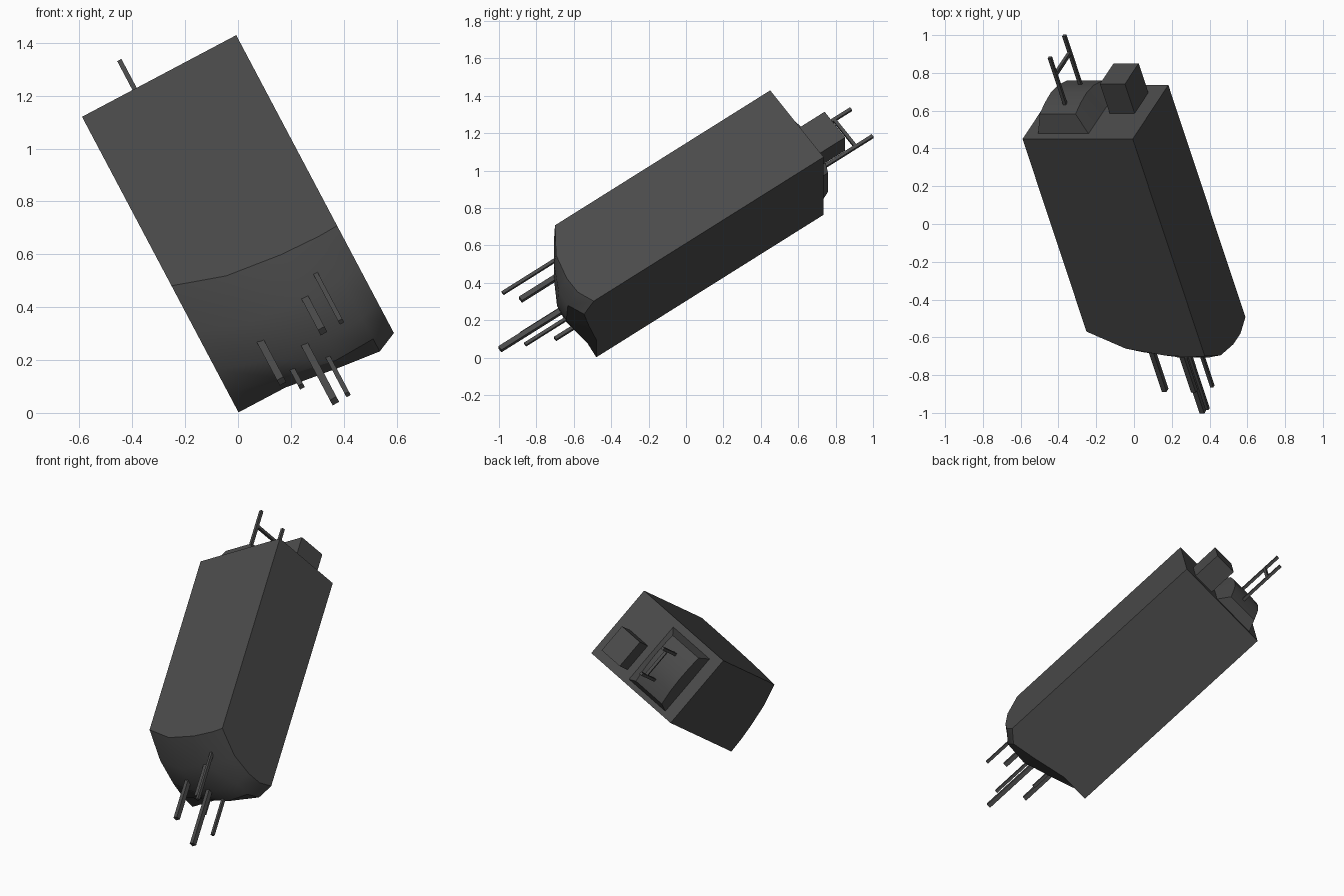
import bpy, bmesh
from mathutils import Vector, Matrix

if "Cube" in bpy.data.objects:
    bpy.data.objects.remove(bpy.data.objects["Cube"])

# Tilted frame: a = across, b = down through thickness, d = out of the back end
u = Vector((0.884, 0, 0.468)).normalized()
f = Vector((0.272, -0.816, -0.511))
f = (f - u * f.dot(u)).normalized()
w = u.cross(f)
M = Matrix((u, w, -f)).transposed().to_4x4()
M.translation = Vector((-0.59, 0.45, 1.12))
MI = M.inverted()

mat = bpy.data.materials.new("dark grey")
mat.diffuse_color = (0.07, 0.07, 0.07, 1)
mat.use_nodes = True
mat.node_tree.nodes["Principled BSDF"].inputs["Base Color"].default_value = mat.diffuse_color


def finish(name, bm, smooth=None):
    bmesh.ops.recalc_face_normals(bm, faces=bm.faces)
    me = bpy.data.meshes.new(name)
    bm.to_mesh(me)
    bm.free()
    me.materials.append(mat)
    ob = bpy.data.objects.new(name, me)
    ob.matrix_world = M
    bpy.context.collection.objects.link(ob)
    if smooth:
        bpy.ops.object.select_all(action='DESELECT')
        ob.select_set(True)
        bpy.context.view_layer.objects.active = ob
        bpy.ops.object.shade_smooth_by_angle(angle=smooth)
    return ob


def box(name, lo, hi):
    bm = bmesh.new()
    bmesh.ops.create_cube(bm, size=1)
    lo, hi = Vector(lo), Vector(hi)
    for v in bm.verts:
        v.co = (lo + hi) / 2 + v.co * (hi - lo)
    return finish(name, bm)


def skin(bm, rows):
    for r0, r1 in zip(rows, rows[1:]):
        for i in range(len(r0) - 1):
            bm.faces.new((r0[i], r0[i + 1], r1[i + 1], r1[i]))


# Main body: box with a rounded bulging front end
cols = [0, .2, .42, .58, .66]
depth = {0: [1.25, 1.36, 1.405, 1.415, 1.41],
         .15: [1.38, 1.49, 1.525, 1.525, 1.51],
         .3: [1.45, 1.56, 1.61, 1.60, 1.545],
         .4: [1.48, 1.55, 1.62, 1.61, 1.545],
         .494: [1.49, 1.49, 1.54, 1.57, 1.507]}
bm = bmesh.new()
g = [[bm.verts.new((a, b, -c)) for a, c in zip(cols, cs)] for b, cs in depth.items()]
skin(bm, g)
k = [bm.verts.new((a, b, 0)) for a, b in ((0, 0), (.66, 0), (.66, .494), (0, .494))]
bm.faces.new(k)
bm.faces.new(g[0] + [k[1], k[0]])
bm.faces.new(g[-1] + [k[2], k[3]])
bm.faces.new([r[0] for r in g] + [k[3], k[0]])
bm.faces.new([r[-1] for r in g] + [k[2], k[1]])
finish("body", bm, 0.6)

# Square block on the back end
box("back_block", (.42, .235, -.02), (.57, .425, .19))

# Raised back panel with tapered sides and an arched top
bm = bmesh.new()
prof = [(.08, .105), (.16, .12), (.25, .125), (.34, .11), (.437, .07)]
top = [[bm.verts.new((a, b, d)) for a in (.1, .315)] for b, d in prof]
n = len(prof)
base = [[bm.verts.new((a, .045 + .42 * i / (n - 1), -.01)) for a in (.07, .38)] for i in range(n)]
skin(bm, top)
skin(bm, base)
for s in (0, 1):
    skin(bm, [[r[s] for r in top], [r[s] for r in base]])
for e in (0, -1):
    skin(bm, [top[e], base[e]])
finish("back_panel", bm, 0.5)

# H-shaped aerial on the panel
r = .009
for i, b in enumerate((.155, .355)):
    box(f"aerial_rod_{i}", (.225 - r, b - r, .03), (.225 + r, b + r, .42))
box("aerial_crossbar", (.225 - r, .155, .30), (.225 + r, .355, .318))

# Rods sticking out of the front end: world tip position and half width
tips = [((.39, -.98, .345), .009), ((.32, -.885, .31), .014),
        ((.365, -.995, .045), .014), ((.415, -.86, .07), .009),
        ((.24, -.70, .10), .010), ((.165, -.88, .12), .014)]
for i, (t, h) in enumerate(tips):
    p = MI @ Vector(t)
    box(f"front_rod_{i}", (p.x - h, p.y - h, p.z), (p.x + h, p.y + h, -1.35))
